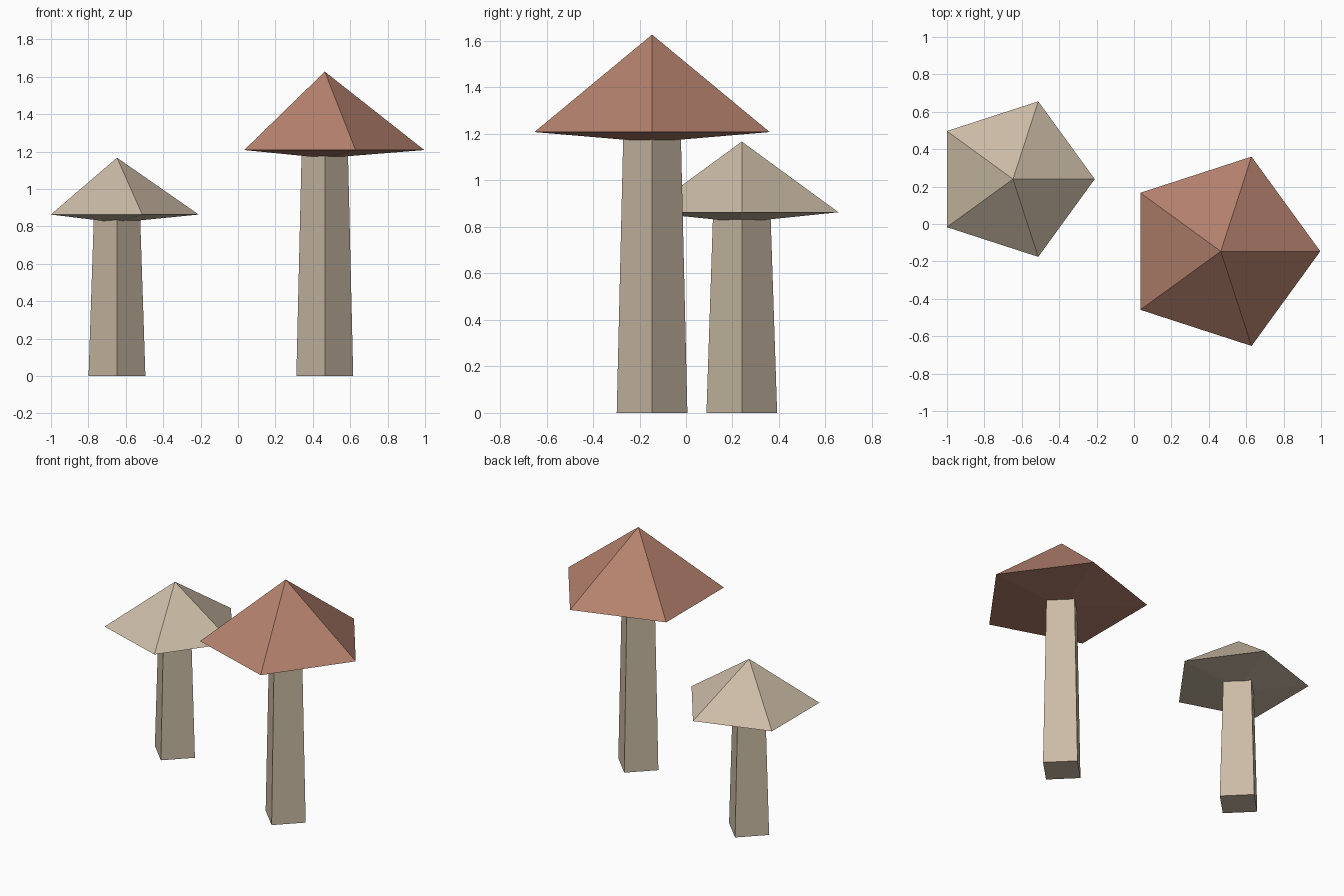
import bpy, bmesh, math

if "Cube" in bpy.data.objects:
    bpy.data.objects.remove(bpy.data.objects["Cube"])


def material(name, rgb):
    m = bpy.data.materials.new(name)
    m.diffuse_color = (*rgb, 1.0)
    m.use_nodes = True
    m.node_tree.nodes["Principled BSDF"].inputs["Base Color"].default_value = m.diffuse_color
    return m


cream = material("cream", (0.60, 0.50, 0.38))
rust = material("rust_red", (0.46, 0.22, 0.155))


def finish(name, bm, mat, location):
    bmesh.ops.recalc_face_normals(bm, faces=bm.faces)
    mesh = bpy.data.meshes.new(name)
    bm.to_mesh(mesh)
    bm.free()
    mesh.materials.append(mat)
    obj = bpy.data.objects.new(name, mesh)
    obj.location = location
    bpy.context.collection.objects.link(obj)


def ring(bm, sides, radius, z):
    return [bm.verts.new((radius * math.cos(2 * math.pi * i / sides),
                          radius * math.sin(2 * math.pi * i / sides), z))
            for i in range(sides)]


def stem(name, location, height, r_bottom, r_top):
    # Tapered four-sided post with its corners on the axes
    bm = bmesh.new()
    low, high = ring(bm, 4, r_bottom, 0), ring(bm, 4, r_top, height)
    for i in range(4):
        j = (i + 1) % 4
        bm.faces.new((low[i], low[j], high[j], high[i]))
    bm.faces.new(low[::-1])
    bm.faces.new(high)
    finish(name, bm, cream, location)


def cap(name, location, radius, rim_z, peak_z, under_z, mat):
    # Five-sided pyramid with a shallow inverted pyramid below
    bm = bmesh.new()
    rim = ring(bm, 5, radius, rim_z)
    peak = bm.verts.new((0, 0, peak_z))
    under = bm.verts.new((0, 0, under_z))
    for i in range(5):
        j = (i + 1) % 5
        bm.faces.new((rim[i], rim[j], peak))
        bm.faces.new((rim[j], rim[i], under))
    finish(name, bm, mat, location)


# Tall mushroom
tall = (0.464, -0.146, 0)
stem("tall_stem", tall, 1.19, 0.152, 0.124)
cap("tall_cap", tall, 0.532, 1.208, 1.627, 1.165, rust)

# Short mushroom
short = (-0.647, 0.24, 0)
stem("short_stem", short, 0.845, 0.152, 0.124)
cap("short_cap", short, 0.437, 0.863, 1.167, 0.82, cream)
